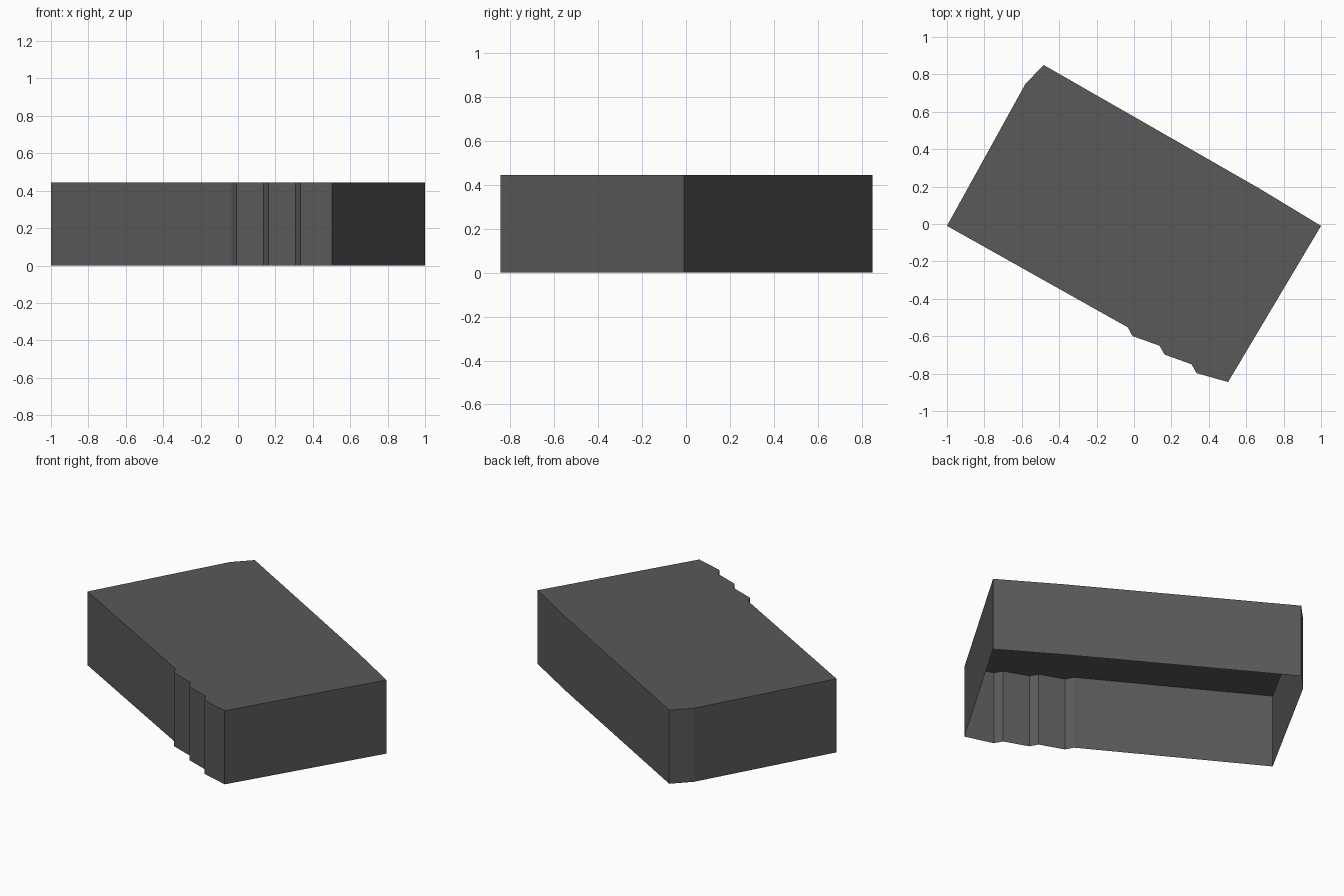
import bpy
import bmesh

if "Cube" in bpy.data.objects:
    bpy.data.objects.remove(bpy.data.objects["Cube"])

HEIGHT = 0.445

# Building footprint, clockwise from the left corner
footprint = [
    (-1.0, -0.01), (-0.58, 0.75), (-0.483, 0.85), (0.67, 0.19), (1.0, -0.01),
    (0.503, -0.845), (0.334, -0.797),
]
# Three stepped notches along the front side
step = (-0.171, 0.099)
for i in range(3):
    dx, dy = step[0] * i, step[1] * i
    if i:
        footprint.append((0.334 + dx, -0.797 + dy))
    footprint.append((0.308 + dx, -0.75 + dy))

grey = bpy.data.materials.new("dark grey")
grey.diffuse_color = (0.1, 0.1, 0.1, 1.0)
grey.use_nodes = True
grey.node_tree.nodes["Principled BSDF"].inputs["Base Color"].default_value = grey.diffuse_color


def add_part(name, build):
    bm = bmesh.new()
    build(bm)
    mesh = bpy.data.meshes.new(name)
    bm.to_mesh(mesh)
    bm.free()
    mesh.materials.append(grey)
    obj = bpy.data.objects.new(name, mesh)
    bpy.context.collection.objects.link(obj)


# Flat roof, facing up
def build_roof(bm):
    bm.faces.new([bm.verts.new((x, y, HEIGHT)) for x, y in reversed(footprint)])


# Thin outer walls, open at the bottom
def build_walls(bm):
    low = [bm.verts.new((x, y, 0)) for x, y in footprint]
    high = [bm.verts.new((x, y, HEIGHT)) for x, y in footprint]
    for i in range(len(footprint)):
        j = (i + 1) % len(footprint)
        bm.faces.new((low[j], low[i], high[i], high[j]))


add_part("roof", build_roof)
add_part("walls", build_walls)
